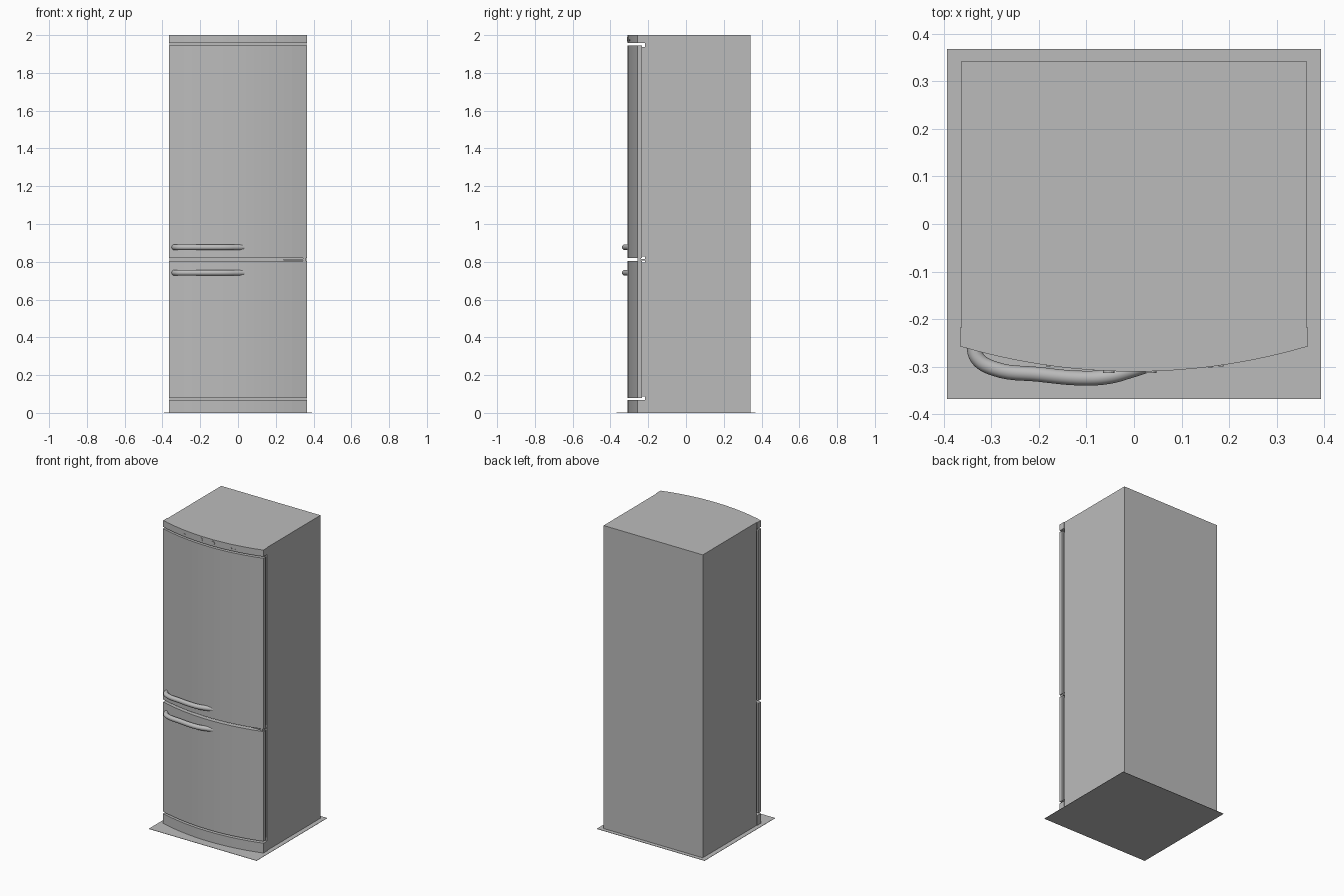
import bpy, bmesh, math
from mathutils import Matrix

old = bpy.data.objects.get("Cube")
if old:
    bpy.data.objects.remove(old, do_unlink=True)


def material(name, value):
    mat = bpy.data.materials.new(name)
    mat.use_nodes = True
    colour = (value, value, value, 1)
    mat.diffuse_color = colour
    mat.node_tree.nodes["Principled BSDF"].inputs["Base Color"].default_value = colour
    return mat


GREY = material("appliance grey", 0.5)

HALF = 0.366       # half width of the bowed fronts
SIDE_Y = -0.257    # where the bow starts at the sides
BOW = 0.053        # how far the middle bows out
JOIN_Y = -0.217    # front of the cabinet
BACK_Y = 0.342
RADIUS = (HALF ** 2 + BOW ** 2) / (2 * BOW)


def bow_y(x):
    return SIDE_Y - BOW + RADIUS - math.sqrt(RADIUS ** 2 - x ** 2)


def finish(name, bm):
    bmesh.ops.recalc_face_normals(bm, faces=bm.faces)
    mesh = bpy.data.meshes.new(name)
    bm.to_mesh(mesh)
    bm.free()
    mesh.materials.append(GREY)
    obj = bpy.data.objects.new(name, mesh)
    bpy.context.collection.objects.link(obj)
    return obj


def prism(name, outline, z0, z1):
    """Extrude a plan outline between two heights."""
    bm = bmesh.new()
    face = bm.faces.new([bm.verts.new((x, y, z0)) for x, y in outline])
    top = bmesh.ops.extrude_face_region(bm, geom=[face])["geom"]
    verts = [v for v in top if isinstance(v, bmesh.types.BMVert)]
    bmesh.ops.translate(bm, verts=verts, vec=(0, 0, z1 - z0))
    return finish(name, bm)


def box(name, x0, x1, y0, y1, z0, z1):
    return prism(name, [(x0, y0), (x1, y0), (x1, y1), (x0, y1)], z0, z1)


def bowed(name, back, z0, z1, steps=18):
    """Slab with a flat back and an outward curved front."""
    xs = [-HALF + 2 * HALF * i / steps for i in range(steps + 1)]
    return prism(name, [(x, bow_y(x)) for x in xs] + [(HALF, back), (-HALF, back)], z0, z1)


def disc(name, x, z, radius, depth):
    """Small round control standing on the bowed front."""
    bm = bmesh.new()
    place = Matrix.Translation((x, bow_y(x) - depth / 2 + 0.003, z)) @ Matrix.Rotation(math.pi / 2, 4, "X")
    bmesh.ops.create_cone(bm, cap_ends=True, segments=16, radius1=radius,
                          radius2=radius, depth=depth + 0.006, matrix=place)
    return finish(name, bm)


# Floor plate and cabinet
box("floor_plate", -0.393, 0.393, -0.368, 0.368, 0, 0.002)
box("cabinet", -0.362, 0.362, JOIN_Y, BACK_Y, 0, 2)

# Bowed control panel, doors and plinth, with open gaps between them
bowed("control_panel", JOIN_Y, 1.957, 2)
bowed("plinth", JOIN_Y, 0, 0.067)
for name, low, high in (("upper_door", 0.819, 1.946), ("lower_door", 0.079, 0.803)):
    bowed(name, -0.234, low, high)
    box(name + "_gasket", -0.355, 0.355, -0.234, JOIN_Y, low + 0.008, high - 0.008)

# Hinge bracket between the doors
box("middle_hinge", 0.24, 0.36, -0.257, JOIN_Y, 0.808, 0.814)
box("hinge_pin", 0.345, 0.36, -0.257, -0.237, 0.800, 0.822)

# Controls
for i, x in enumerate((-0.053, 0.035)):
    disc(f"control_knob_{i + 1}", x, 1.979, 0.012, 0.004)
for i, x in enumerate((-0.18, 0.16, 0.183)):
    disc(f"indicator_{i + 1}", x, 1.973, 0.005, 0.002)

# Bowed tube handles
PATH = [(-0.338, -0.25), (-0.329, -0.282), (-0.296, -0.303), (-0.2, -0.316),
        (-0.1, -0.324), (-0.05, -0.320), (-0.01, -0.309), (0.03, -0.296)]
for name, z in (("upper_handle", 0.877), ("lower_handle", 0.742)):
    curve = bpy.data.curves.new(name, "CURVE")
    curve.dimensions = "3D"
    curve.bevel_depth = 0.0155
    curve.bevel_resolution = 4
    curve.resolution_u = 6
    curve.use_fill_caps = True
    spline = curve.splines.new("BEZIER")
    spline.bezier_points.add(len(PATH) - 1)
    for point, (x, y) in zip(spline.bezier_points, PATH):
        point.co = (x, y, z)
        point.handle_left_type = point.handle_right_type = "AUTO"
    curve.materials.append(GREY)
    handle = bpy.data.objects.new(name, curve)
    bpy.context.collection.objects.link(handle)
    bpy.ops.object.select_all(action="DESELECT")
    handle.select_set(True)
    bpy.context.view_layer.objects.active = handle
    bpy.ops.object.convert(target="MESH")
    bpy.ops.object.shade_smooth_by_angle(angle=math.radians(40))
